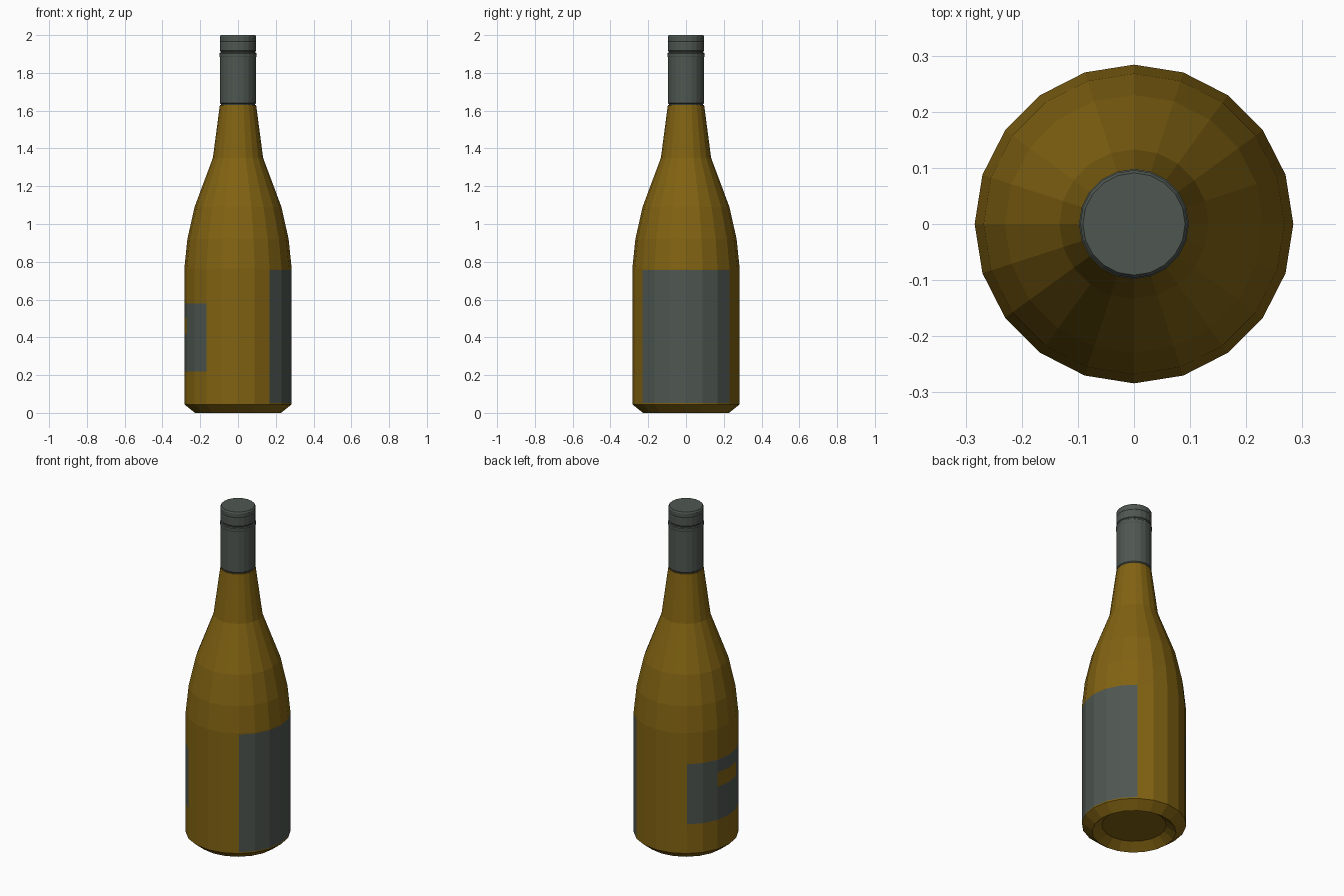
import bpy, math

cube = bpy.data.objects.get("Cube")
if cube:
    bpy.data.objects.remove(cube, do_unlink=True)

SIDES = 20
STEP = 2 * math.pi / SIDES


def material(name, rgb):
    m = bpy.data.materials.new(name)
    m.use_nodes = True
    m.diffuse_color = (*rgb, 1)
    m.node_tree.nodes["Principled BSDF"].inputs["Base Color"].default_value = (*rgb, 1)
    return m


def lathe(name, profile, mats):
    """Turn a (radius, height) profile round z, closing both ends."""
    verts = [(r * math.cos(i * STEP), r * math.sin(i * STEP), z)
             for r, z in profile for i in range(SIDES)]
    faces = [tuple(reversed(range(SIDES)))]
    for k in range(len(profile) - 1):
        a, b = k * SIDES, (k + 1) * SIDES
        for i in range(SIDES):
            j = (i + 1) % SIDES
            faces.append((a + i, a + j, b + j, b + i))
    faces.append(tuple(range(len(verts) - SIDES, len(verts))))
    mesh = bpy.data.meshes.new(name)
    mesh.from_pydata(verts, [], faces)
    for m in mats:
        mesh.materials.append(m)
    obj = bpy.data.objects.new(name, mesh)
    bpy.context.collection.objects.link(obj)
    return obj


glass = material("amber_glass", (0.222, 0.124, 0.006))
slate = material("slate_grey", (0.078, 0.095, 0.083))

# Bottle: hollow base, straight body cut at the label heights, shoulder, neck
R = 0.284
label_low, label_high = 0.053, 0.757
back_low, window_low, window_high, back_high = 0.22, 0.418, 0.503, 0.58
cuts = [0.045, label_low, back_low, window_low, window_high, back_high,
        label_high, 0.765]
profile = [(0.175, 0.04), (0.228, 0)] + [(R, z) for z in cuts]
profile += [(0.268, 0.92), (0.23, 1.09), (0.133, 1.35), (0.096, 1.63)]
bottle = lathe("bottle", profile, [glass, slate])

# Labels: main one on +x, smaller one with a window on -x
for p in bottle.data.polygons:
    c = p.center
    if abs(p.normal.z) > 0.01:
        continue
    off = math.atan2(abs(c.y), abs(c.x)) / STEP
    if off > 3:
        continue
    if c.x > 0:
        painted = label_low < c.z < label_high
    else:
        window = off < 1 and window_low < c.z < window_high
        painted = back_low < c.z < back_high and not window
    p.material_index = int(painted)

# Screw cap with a rolled lower edge, a ridge and a knurled top band
lathe("screw_cap", [
    (0.09, 1.625), (0.091, 1.635), (0.096, 1.64), (0.096, 1.883),
    (0.098, 1.887), (0.098, 1.903), (0.093, 1.907), (0.093, 1.914),
    (0.096, 1.918), (0.096, 1.962), (0.094, 1.966), (0.096, 1.97),
    (0.096, 1.992), (0.091, 2.0)], [slate])
